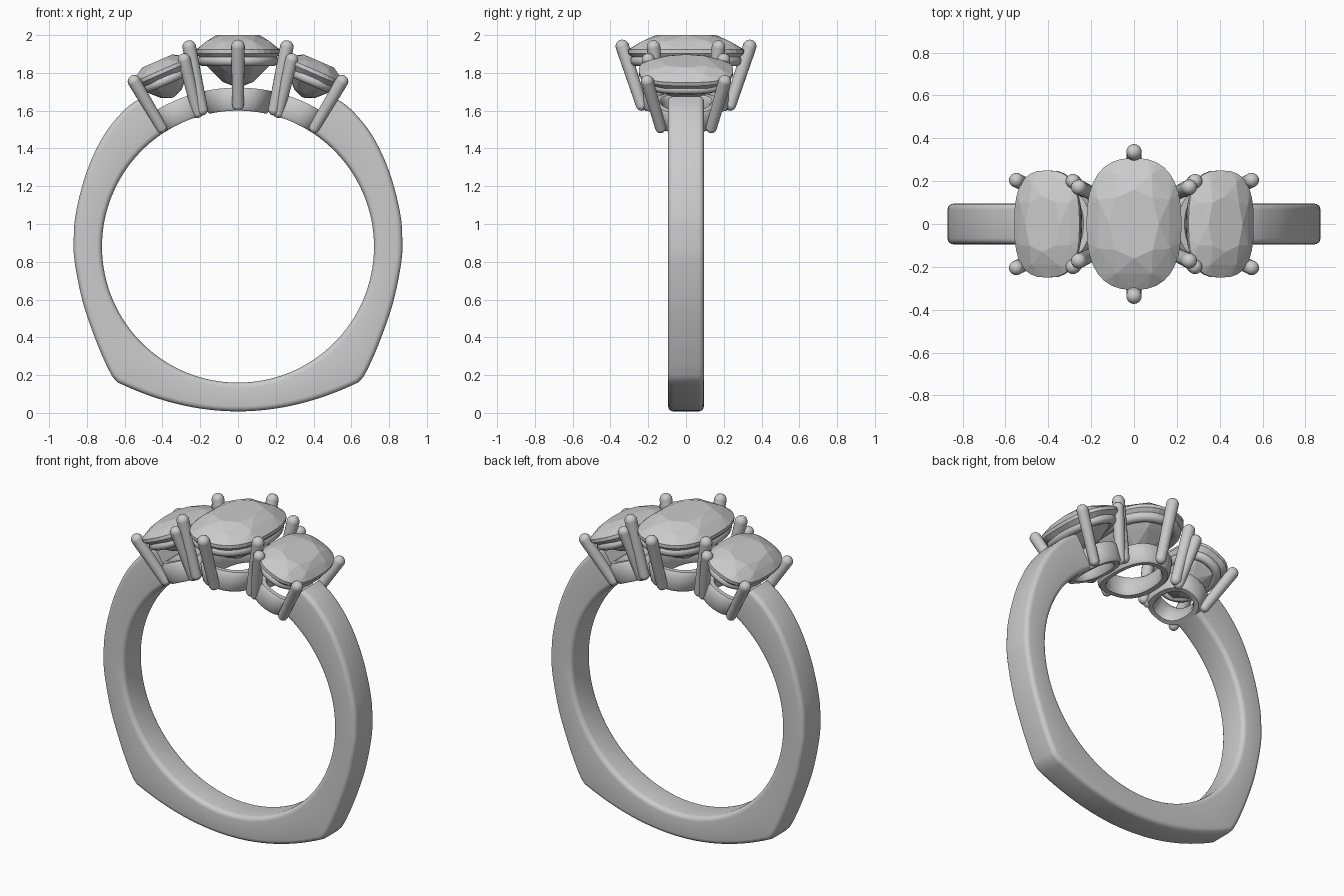
import bpy, bmesh
from math import sin, cos, pi, atan2, hypot, copysign, radians
from mathutils import Vector, Matrix

if "Cube" in bpy.data.objects:
    bpy.data.objects.remove(bpy.data.objects["Cube"])

CZ, RI = 0.88, 0.72            # finger hole centre height and radius


def finish(name, bm, smooth=True):
    bmesh.ops.recalc_face_normals(bm, faces=bm.faces)
    me = bpy.data.meshes.new(name)
    bm.to_mesh(me)
    bm.free()
    ob = bpy.data.objects.new(name, me)
    bpy.context.collection.objects.link(ob)
    if smooth:
        bpy.ops.object.select_all(action='DESELECT')
        ob.select_set(True)
        bpy.context.view_layer.objects.active = ob
        bpy.ops.object.shade_smooth_by_angle(angle=radians(40))
    return ob


def cushion(a, b, t, e):
    """Point on a superellipse outline."""
    c, s = cos(t), sin(t)
    return (copysign(abs(c) ** (2 / e), c) * a, copysign(abs(s) ** (2 / e), s) * b)


def skin(bm, rows, closed):
    """Quads between rows of points, each row being a closed loop."""
    vs = [[bm.verts.new(p) for p in r] for r in rows]
    n = len(vs[0])
    for i in range(len(vs) if closed else len(vs) - 1):
        r0, r1 = vs[i], vs[(i + 1) % len(vs)]
        for j in range(n):
            k = (j + 1) % n
            bm.faces.new((r0[j], r0[k], r1[k], r1[j]))
    if not closed:
        bm.faces.new(vs[0])
        bm.faces.new(vs[-1])


def catmull(pts, steps):
    p = [Vector(q) for q in pts]
    p = [2 * p[0] - p[1]] + p + [2 * p[-1] - p[-2]]
    out = []
    for i in range(1, len(p) - 2):
        a, b, c, d = p[i - 1:i + 3]
        for s in range(steps):
            t = s / steps
            out.append(0.5 * (2 * b + (c - a) * t + (2 * a - 5 * b + 4 * c - d) * t * t
                              + (3 * b - a - 3 * c + d) * t ** 3))
    return out + [p[-2]]


def shank():
    # bottom arc, then the flank rising from the shoulder corner
    half = [Vector((x, 0.008 + 0.155 * (x / 0.64) ** 2)) for x in [0.04 * i for i in range(17)]]
    half += catmull([(0.665, 0.192), (0.70, 0.26), (0.755, 0.39), (0.82, 0.58), (0.862, 0.78),
                     (0.87, 0.90), (0.858, 1.06), (0.80, 1.28), (0.71, 1.47), (0.60, 1.605),
                     (0.505, 1.675)], 5)
    outer = [Vector((-p.x, p.y)) for p in reversed(half[1:])] + half
    w, rad = 0.095, 0.028
    rows = []
    for p in outer:
        d = Vector((p.x, p.y - CZ))
        r1, d = d.length, d.normalized()
        row = []
        for cr, cy, a0 in ((r1, w, 0), (RI, w, 90), (RI, -w, 180), (r1, -w, 270)):
            sr = -1 if cr == r1 else 1
            sy = -1 if cy > 0 else 1
            for k in range(5):
                a = radians(a0 + 22.5 * k)
                r = cr + sr * rad + cos(a) * rad
                y = cy + sy * rad + sin(a) * rad
                row.append((d.x * r, y, CZ + d.y * r))
        rows.append(row)
    bm = bmesh.new()
    skin(bm, rows, False)
    finish("shank", bm)


def seat(name, ang, a, b):
    """Oval collar bent around the finger hole."""
    rm, th, rows = 0.78, 0.05, []
    prof = [(0.01, 0.72), (0.04, 0.72), (0.05, 0.735), (0.05, 0.825), (0.038, 0.842),
            (0.012, 0.842), (0, 0.825), (0, 0.735)]
    for i in range(48):
        row = []
        for off, r in prof:
            u, y = cushion(a - th + off, b - th + off, 2 * pi * i / 48, 2.4)
            t = ang + u / rm
            row.append((r * sin(t), y, CZ + r * cos(t)))
        rows.append(row)
    bm = bmesh.new()
    skin(bm, rows, True)
    finish(name, bm)


def frame(ang, r):
    return Matrix.Translation((0, 0, CZ)) @ Matrix.Rotation(ang, 4, 'Y') @ Matrix.Translation((0, 0, r))


def rail(name, M, a, b, tube):
    rows = []
    for i in range(48):
        t = 2 * pi * i / 48
        rows.append([M @ Vector((*cushion(a + tube * cos(k * pi / 5), b + tube * cos(k * pi / 5), t, 2.4),
                                 tube * sin(k * pi / 5))) for k in range(10)])
    bm = bmesh.new()
    skin(bm, rows, True)
    finish(name, bm)


def stone(name, M, a, b, e, crown, depth):
    """Faceted cushion gem: hull of staggered rings around the girdle."""
    bm = bmesh.new()
    rings = [(1, 0.008, 32, 0), (1, -0.012, 32, 0),
             (0.80, crown * 0.62, 8, 0.5), (0.52, crown, 8, 0),
             (0.72, -depth * 0.50, 8, 0.5), (0.36, -depth * 0.86, 8, 0), (0.07, -depth, 4, 0.5)]
    for s, z, n, o in rings:
        for i in range(n):
            bm.verts.new((*cushion(a * s, b * s, 2 * pi * (i + o) / n, e), z))
    bmesh.ops.convex_hull(bm, input=bm.verts)
    bmesh.ops.delete(bm, geom=[v for v in bm.verts if not v.link_faces], context='VERTS')
    bm.transform(M)
    finish(name, bm, False)


def prong(name, top, foot, r=0.036):
    top, foot = Vector(top), Vector(foot)
    d = top - foot
    M = Matrix.Translation((top + foot) / 2) @ d.to_track_quat('Z', 'Y').to_matrix().to_4x4()
    bm = bmesh.new()
    bmesh.ops.create_cone(bm, segments=16, radius1=r * 0.85, radius2=r, depth=d.length, matrix=M)
    for p, q in ((top, r), (foot, r * 0.85)):
        bmesh.ops.create_uvsphere(bm, u_segments=16, v_segments=10, radius=q,
                                  matrix=Matrix.Translation(p))
    finish(name, bm)


shank()

# centre setting
seat("centre_seat", 0, 0.175, 0.225)
rail("centre_rail", frame(0, 0.985), 0.185, 0.265, 0.03)
stone("centre_stone", frame(0, 1.035), 0.222, 0.308, 2.5, 0.085, 0.19)
for sy in (-1, 1):
    prong("centre_end_prong", (0, sy * 0.337, 1.94), (0, sy * 0.235, 1.63))
    for sx in (-1, 1):
        prong("centre_corner_prong", (sx * 0.258, sy * 0.172, 1.937), (sx * 0.19, sy * 0.14, 1.605))

# side settings
for side, sx in (("right", 1), ("left", -1)):
    A = sx * radians(23.5)
    seat(side + "_seat", sx * 0.415, 0.14, 0.175)
    rail(side + "_rail", frame(A, 0.962), 0.125, 0.205, 0.027)
    stone(side + "_stone", frame(A, 1.012), 0.166, 0.25, 2.7, 0.06, 0.15)
    for sy in (-1, 1):
        prong(side + "_outer_prong", (sx * 0.55, sy * 0.205, 1.755), (sx * 0.405, sy * 0.135, 1.51), 0.034)
        prong(side + "_inner_prong", (sx * 0.285, sy * 0.2, 1.87), (sx * 0.215, sy * 0.135, 1.59), 0.034)
